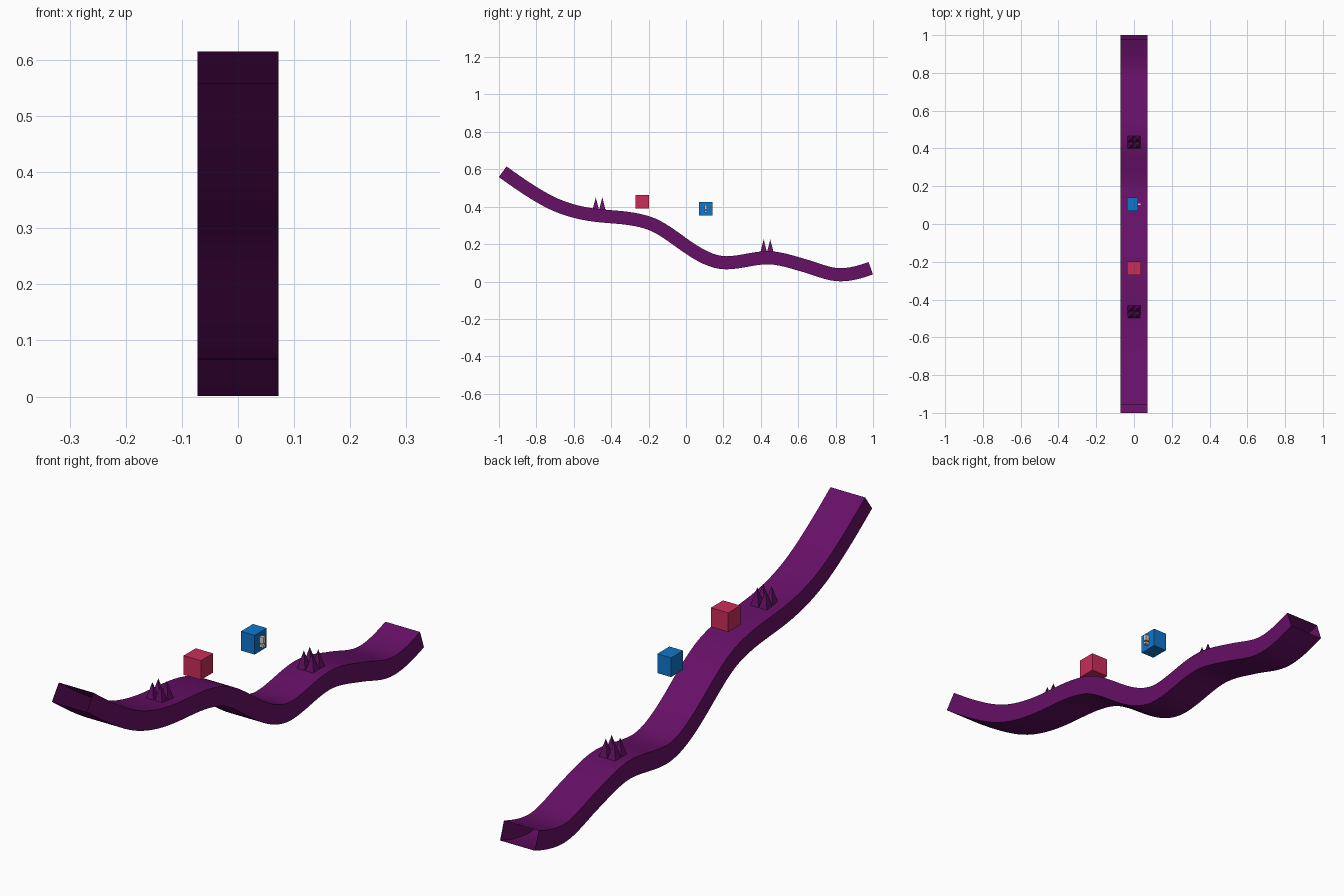
import bpy, bmesh, math
from mathutils import Vector, Matrix

cube = bpy.data.objects.get("Cube")
if cube:
    bpy.data.objects.remove(cube, do_unlink=True)


def material(name, rgb):
    m = bpy.data.materials.new(name)
    m.use_nodes = True
    m.diffuse_color = (*rgb, 1)
    m.node_tree.nodes["Principled BSDF"].inputs["Base Color"].default_value = (*rgb, 1)
    return m


purple = material("deep purple", (0.133, 0.005, 0.133))
red = material("crimson", (0.6, 0.026, 0.1))
blue = material("bright blue", (0.005, 0.18, 0.6))
grey = material("light grey", (0.65, 0.65, 0.65))


def finish(bm, name, mat):
    mesh = bpy.data.meshes.new(name)
    bm.to_mesh(mesh)
    bm.free()
    mesh.materials.append(mat)
    obj = bpy.data.objects.new(name, mesh)
    bpy.context.collection.objects.link(obj)
    return obj


def box(name, centre, size, mat):
    bm = bmesh.new()
    bmesh.ops.create_cube(bm, size=1, matrix=Matrix.Translation(centre) @ Matrix.Diagonal((*size, 1)))
    return finish(bm, name, mat)


# Track centre line: y, height, slope at each knot
KNOTS = [(-0.98, 0.587, -0.73), (-0.757, 0.44, -0.56), (-0.49, 0.355, -0.13),
         (-0.36, 0.343, -0.09), (-0.2, 0.313, -0.33), (0, 0.19, -0.7),
         (0.215, 0.1, 0), (0.435, 0.127, 0), (0.64, 0.083, -0.28),
         (0.825, 0.036, 0), (0.988, 0.071, 0.35)]
STEPS = 8
HALF_WIDTH, HALF_THICK = 0.072, 0.035


def centre_line():
    for (y0, z0, s0), (y1, z1, s1) in zip(KNOTS, KNOTS[1:]):
        h = y1 - y0
        for i in range(STEPS):
            t = i / STEPS
            a, b = (1 - t) ** 2, t * t
            z = (z0 * (1 + 2 * t) + h * s0 * t) * a + (z1 * (3 - 2 * t) - h * s1 * (1 - t)) * b
            yield Vector((0, y0 + h * t, z))
    yield Vector((0, *KNOTS[-1][:2]))


# Track: open-ended rectangular tube swept along the centre line
line = list(centre_line())
bm = bmesh.new()
rings = []
for i, p in enumerate(line):
    if i in (0, len(line) - 1):
        tangent = Vector((0, 1, KNOTS[0 if i == 0 else -1][2]))
    else:
        tangent = line[i + 1] - line[i - 1]
    up = Vector((0, -tangent.z, tangent.y)).normalized() * HALF_THICK
    side = Vector((HALF_WIDTH, 0, 0))
    rings.append([bm.verts.new(p + v) for v in (side + up, up - side, -side - up, side - up)])
for a, b in zip(rings, rings[1:]):
    for k in range(4):
        n = (k + 1) % 4
        bm.faces.new((a[k], b[k], b[n], a[n]))
bmesh.ops.recalc_face_normals(bm, faces=bm.faces)
if max(bm.faces, key=lambda f: f.calc_center_median().z).normal.z < 0:
    bmesh.ops.reverse_faces(bm, faces=bm.faces)
track = finish(bm, "track", purple)
bpy.ops.object.select_all(action="DESELECT")
track.select_set(True)
bpy.context.view_layer.objects.active = track
bpy.ops.object.shade_smooth_by_angle(angle=math.radians(30))

# Spike traps: two by two square pyramids
for name, y, base in (("upper_spikes", -0.465, 0.382), ("lower_spikes", 0.433, 0.157)):
    bm = bmesh.new()
    for sx in (-1, 1):
        for sy in (-1, 1):
            place = Matrix.Translation((sx * 0.0175, y + sy * 0.0175, base + 0.034))
            bmesh.ops.create_cone(bm, cap_ends=True, segments=4, radius1=0.0247, radius2=0,
                                  depth=0.068, matrix=place @ Matrix.Rotation(math.pi / 4, 4, "Z"))
    finish(bm, name, purple)

# Floating blocks
box("red_block", (0, -0.235, 0.427), (0.072, 0.072, 0.072), red)
box("blue_block", (-0.008, 0.105, 0.388), (0.057, 0.072, 0.072), blue)

# Raised marker on the blue block: long bar above a short stud
box("marker_bar", (0.028, 0.105, 0.396), (0.017, 0.014, 0.024), grey)
box("marker_stud", (0.028, 0.105, 0.374), (0.017, 0.012, 0.01), grey)
